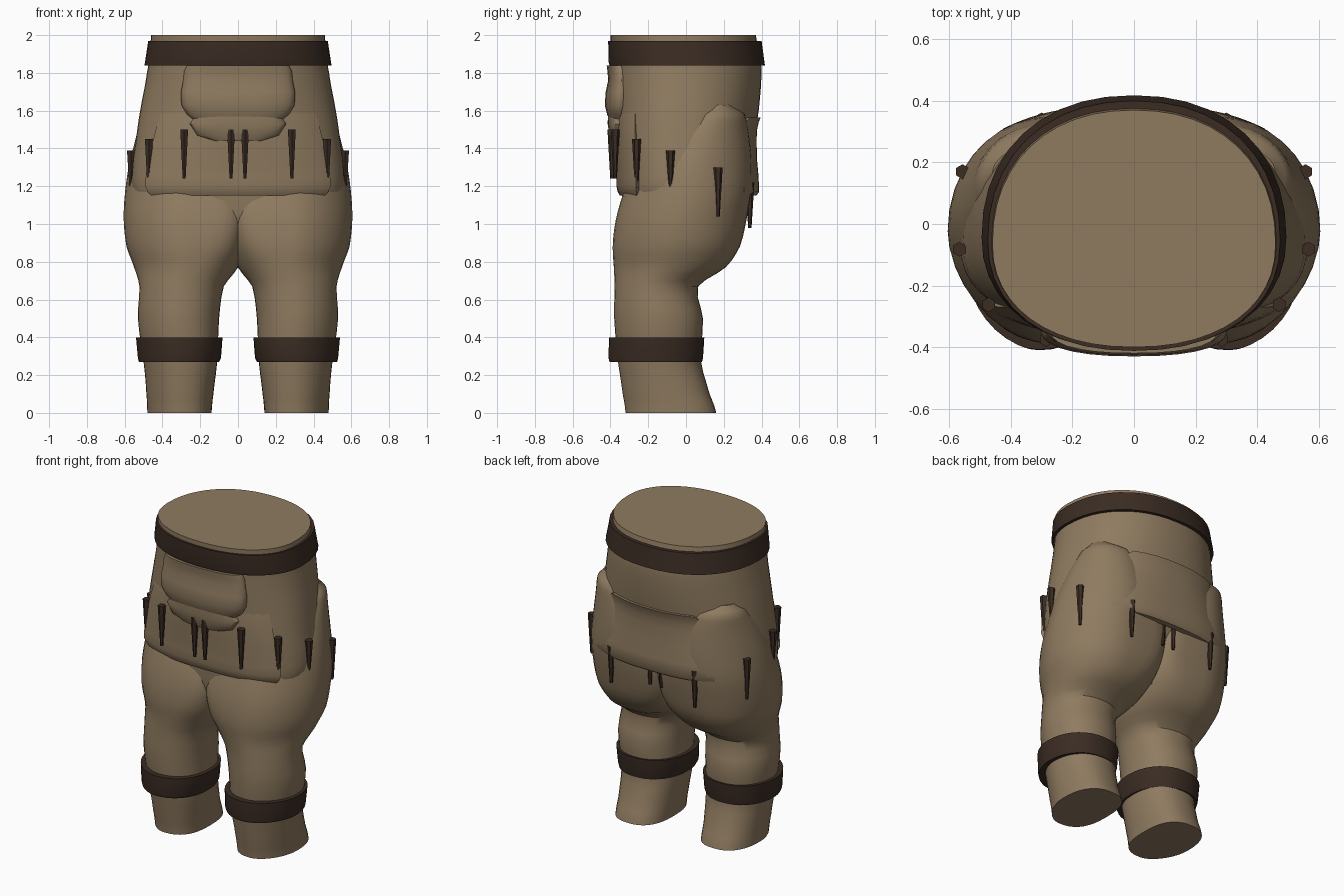
import bpy, bmesh, math

if "Cube" in bpy.data.objects:
    bpy.data.objects.remove(bpy.data.objects["Cube"])


def material(name, rgb):
    m = bpy.data.materials.new(name)
    m.diffuse_color = (*rgb, 1)
    m.use_nodes = True
    m.node_tree.nodes["Principled BSDF"].inputs["Base Color"].default_value = m.diffuse_color
    return m


CLOTH = material("tan_cloth", (0.275, 0.198, 0.117))
LEATHER = material("dark_leather", (0.043, 0.025, 0.017))


def finish(name, bm, mat, angle=40):
    bmesh.ops.recalc_face_normals(bm, faces=bm.faces)
    me = bpy.data.meshes.new(name)
    bm.to_mesh(me)
    bm.free()
    me.materials.append(mat)
    ob = bpy.data.objects.new(name, me)
    bpy.context.collection.objects.link(ob)
    bpy.ops.object.select_all(action='DESELECT')
    ob.select_set(True)
    bpy.context.view_layer.objects.active = ob
    bpy.ops.object.shade_smooth_by_angle(angle=math.radians(angle))
    return ob


def rounded(sec, a, off=0.0, egg=0.0, corner=None):
    """Point on a rounded section (z, x0, x1, y0, y1, power[, inner power]).
    egg moves the widest line along y, corner sets the power of the front outer quarter."""
    z, x0, x1, y0, y1, p = sec[:6]
    c, s = math.cos(a), math.sin(a)
    if c < 0:
        p = sec[-1]
    elif s < 0 and corner:
        p = corner
    yc = (y0 + y1) / 2 + egg
    rx = (x1 - x0) / 2 + off
    ry = (y1 - yc if s > 0 else yc - y0) + off
    return ((x0 + x1) / 2 + rx * math.copysign(abs(c) ** (2 / p), c),
            yc + ry * math.copysign(abs(s) ** (2 / p), s), z)


def smooth_sections(secs, steps=3):
    """Catmull-Rom style in-between sections for soft silhouettes."""
    out = []
    for i in range(len(secs) - 1):
        p0, p1, p2, p3 = (secs[max(i - 1, 0)], secs[i], secs[i + 1],
                          secs[min(i + 2, len(secs) - 1)])
        for k in range(steps):
            t = k / steps
            row = [b + 0.5 * t * (c - a + t * (2*a - 5*b + 4*c - d + t * (3*(b - c) + d - a)))
                   for a, b, c, d in zip(p0, p1, p2, p3)]
            row[0] = p1[0] + t * (p2[0] - p1[0])
            out.append(row)
    return out + [secs[-1]]


def loft(name, secs, mat, n=36, side=1, angle=40, **shape):
    bm = bmesh.new()
    rings = []
    for s in secs:
        pts = [rounded(s, 2 * math.pi * i / n, **shape) for i in range(n)]
        rings.append([bm.verts.new((side * x, y, z)) for x, y, z in pts])
    for r, q in zip(rings, rings[1:]):
        for i in range(n):
            j = (i + 1) % n
            bm.faces.new((r[i], r[j], q[j], q[i]))
    bm.faces.new(rings[0])
    bm.faces.new(rings[-1])
    return finish(name, bm, mat, angle)


# Torso, a little fuller at the front than at the back
EGG = -0.05
TORSO = smooth_sections([
    (0.85, -0.25, 0.25, -0.25, 0.16, 2.4), (1.00, -0.42, 0.42, -0.325, 0.24, 2.5),
    (1.15, -0.55, 0.55, -0.34, 0.31, 2.5), (1.30, -0.56, 0.56, -0.35, 0.34, 2.45),
    (1.45, -0.54, 0.54, -0.37, 0.36, 2.3), (1.60, -0.518, 0.518, -0.382, 0.385, 2.2),
    (1.80, -0.482, 0.482, -0.39, 0.40, 2.2), (1.90, -0.47, 0.47, -0.395, 0.39, 2.2),
    (2.00, -0.46, 0.46, -0.40, 0.37, 2.2)])
loft("torso", TORSO, CLOTH, n=48, egg=EGG)

# Legs with full thighs and hips
LEG = [(0.00, 0.14, 0.48, -0.32, 0.16, 2.4, 2.6), (0.10, 0.13, 0.485, -0.335, 0.125, 2.3, 2.4),
       (0.27, 0.11, 0.50, -0.36, 0.08, 2.2, 2.3), (0.50, 0.10, 0.53, -0.38, 0.09, 2.1, 2.2),
       (0.67, 0.075, 0.522, -0.378, 0.065, 2.1, 2.2), (0.77, 0.0, 0.55, -0.382, 0.21, 2.1, 2.4),
       (0.88, -0.03, 0.59, -0.388, 0.285, 2.05, 3.6), (1.02, -0.04, 0.605, -0.372, 0.32, 2, 5),
       (1.17, -0.04, 0.598, -0.33, 0.345, 2, 4.5), (1.32, -0.01, 0.575, -0.27, 0.348, 1.9, 3),
       (1.48, 0.06, 0.535, -0.15, 0.332, 1.9, 2.4), (1.58, 0.13, 0.505, -0.02, 0.31, 1.9, 2.2),
       (1.63, 0.22, 0.46, 0.08, 0.25, 1.9, 2.1)]
LEG_BAND = [(0.27, 0.10, 0.525, -0.405, 0.085, 2.2), (0.29, 0.09, 0.53, -0.41, 0.09, 2.2),
            (0.40, 0.082, 0.54, -0.408, 0.097, 2.2)]
for label, s in (("right", 1), ("left", -1)):
    loft(f"{label}_leg", smooth_sections(LEG), CLOTH, side=s, corner=1.8)
    loft(f"{label}_leg_band", LEG_BAND, LEATHER, side=s, corner=1.8)

# Belt
loft("belt", [(1.84, -0.495, 0.495, -0.405, 0.418, 2.2), (1.86, -0.492, 0.492, -0.41, 0.415, 2.2),
              (1.97, -0.475, 0.475, -0.412, 0.40, 2.2)], LEATHER, n=40, egg=EGG)


def torso_at(z):
    for a, b in zip(TORSO, TORSO[1:]):
        if a[0] <= z <= b[0]:
            t = (z - a[0]) / (b[0] - a[0])
            return [p + t * (q - p) for p, q in zip(a, b)]


def flap(name, mid, half, rows, n=28):
    """Curved cloth panel hugging the torso; rows hold (z, offset, width factor)."""
    bm = bmesh.new()
    outer, inner = [], []
    for z, off, w in rows:
        sec = torso_at(z)
        angles = [math.radians(mid + half * w * (2 * i / n - 1)) for i in range(n + 1)]
        outer.append([bm.verts.new(rounded(sec, a, off, EGG)) for a in angles])
        inner.append([bm.verts.new(rounded(sec, a, off - 0.035, EGG)) for a in angles])
    for grid in (outer, inner):
        for r, q in zip(grid, grid[1:]):
            for i in range(n):
                bm.faces.new((r[i], r[i + 1], q[i + 1], q[i]))
    for k in (0, -1):
        for i in range(n):
            bm.faces.new((outer[k][i], outer[k][i + 1], inner[k][i + 1], inner[k][i]))
        for j in range(len(rows) - 1):
            bm.faces.new((outer[j][k], outer[j + 1][k], inner[j + 1][k], inner[j][k]))
    finish(name, bm, CLOTH, 45)


flap("front_flap", -90, 53, [(1.15, 0.010, 0.97), (1.17, 0.020, 0.99), (1.20, 0.025, 1),
                             (1.25, 0.022, 1), (1.30, 0.020, 1), (1.40, 0.014, 0.99),
                             (1.50, 0.008, 0.97), (1.60, -0.002, 0.95), (1.70, -0.02, 0.9)])
flap("back_flap", 90, 38, [(1.15, 0.062, 0.97), (1.17, 0.072, 1), (1.25, 0.052, 1),
                           (1.35, 0.028, 1), (1.45, 0.014, 0.98), (1.50, 0.008, 0.94),
                           (1.54, 0.010, 0.9), (1.565, 0.016, 0.8)])

# Front pouch: folded top and sagging lower part
POUCH = [(1.54, -0.22, 0.22, -0.402, -0.30, 2.3), (1.58, -0.27, 0.27, -0.418, -0.28, 2.3),
         (1.63, -0.30, 0.30, -0.430, -0.27, 2.3), (1.70, -0.302, 0.302, -0.425, -0.27, 2.3),
         (1.76, -0.29, 0.29, -0.412, -0.27, 2.3), (1.81, -0.285, 0.285, -0.416, -0.27, 2.3),
         (1.84, -0.27, 0.27, -0.420, -0.28, 2.3)]
loft("pouch", POUCH, CLOTH, n=28, angle=35)
loft("pouch_sag", [(1.44, -0.14, 0.14, -0.392, -0.31, 2.4), (1.47, -0.22, 0.22, -0.404, -0.30, 2.4),
                   (1.53, -0.255, 0.255, -0.415, -0.29, 2.4), (1.60, -0.21, 0.21, -0.412, -0.29, 2.4)],
     CLOTH, n=28)


# Hanging spikes around the hips
def spike(name, x, y, top, bottom):
    bm = bmesh.new()
    bmesh.ops.create_cone(bm, cap_ends=True, segments=6, radius1=0.009, radius2=0.024,
                          depth=top - bottom)
    bmesh.ops.translate(bm, verts=bm.verts, vec=(x, y, (top + bottom) / 2))
    finish(name, bm, LEATHER, 20)


SPIKES = [(0.037, -0.392, 1.50, 1.24), (0.285, -0.375, 1.50, 1.24), (0.472, -0.262, 1.45, 1.19),
          (0.567, -0.082, 1.39, 1.19), (0.557, 0.17, 1.30, 1.04),
          (0.30, 0.338, 1.22, 0.98), (0.04, 0.31, 1.24, 1.03)]
for i, (x, y, top, bottom) in enumerate(SPIKES, 1):
    for label, s in (("right", 1), ("left", -1)):
        spike(f"{label}_spike_{i}", s * x, y, top, bottom)
